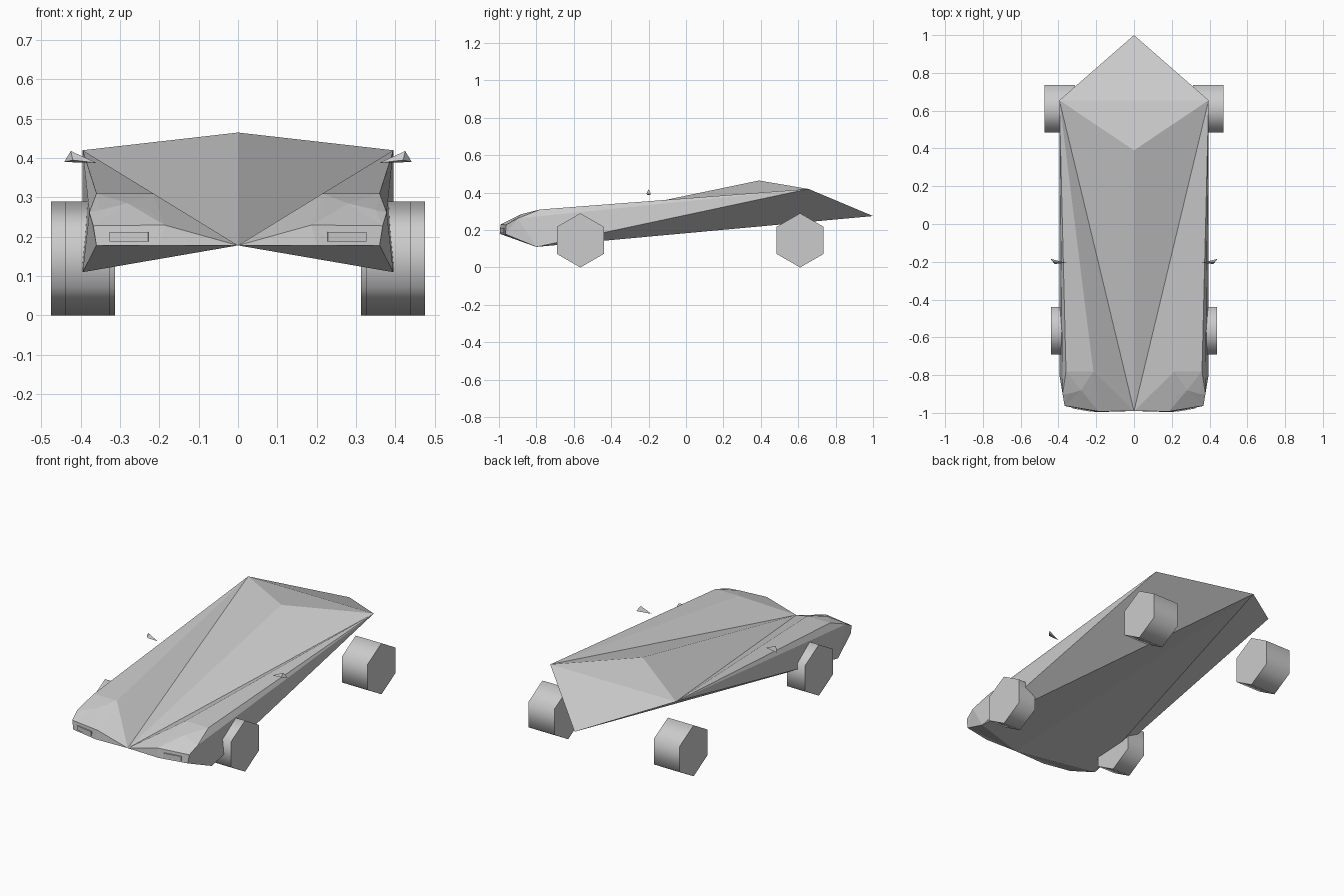
import bpy, bmesh, math
from mathutils import Matrix

cube = bpy.data.objects.get("Cube")
if cube:
    bpy.data.objects.remove(cube, do_unlink=True)

grey = bpy.data.materials.new("plain grey")
grey.use_nodes = True
colour = (0.6, 0.6, 0.6, 1)
grey.diffuse_color = colour
grey.node_tree.nodes["Principled BSDF"].inputs["Base Color"].default_value = colour


def finish(name, bm, mirror=True):
    """Turn a bmesh into a named object, mirrored to the other side."""
    mesh = bpy.data.meshes.new(name)
    bmesh.ops.recalc_face_normals(bm, faces=bm.faces)
    bm.to_mesh(mesh)
    bm.free()
    mesh.materials.append(grey)
    obj = bpy.data.objects.new(name, mesh)
    bpy.context.collection.objects.link(obj)
    if mirror:
        mod = obj.modifiers.new("mirror", 'MIRROR')
        mod.use_clip = True
    return obj


def panels(name, points, faces):
    """Build a faceted half shell from named corner points."""
    bm = bmesh.new()
    verts = {key: bm.verts.new(co) for key, co in points.items()}
    for face in faces:
        bm.faces.new([verts[key] for key in face.split()])
    return finish(name, bm)


# Wedge body: left half, corners named by place
corners = {
    "nose": (0, -0.99, 0.178), "roof": (0, 0.39, 0.465),
    "tail": (0, 1.0, 0.275), "mid": (0, 0.655, 0.42),
    "hip": (0.395, 0.655, 0.42), "chin": (0.395, -0.8, 0.11),
    "hood": (0.215, -0.78, 0.31), "fender": (0.36, -0.78, 0.31),
    "cheek": (0.378, -0.9, 0.262),
    "brow_in": (0.22, -0.91, 0.265), "brow_mid": (0.28, -0.88, 0.285),
    "brow_out": (0.35, -0.9, 0.268),
    "lamp_in": (0.187, -0.992, 0.23), "lamp_out": (0.368, -0.962, 0.228),
    "low_in": (0.2, -0.996, 0.178), "low_out": (0.36, -0.965, 0.178),
}
panels("body", corners, [
    "nose roof hip", "nose hip hood", "nose hood lamp_in", "nose lamp_in low_in",
    "roof mid hip", "mid tail hip",
    "hood hip fender", "fender hip cheek", "cheek hip chin", "hip tail chin",
    "hood brow_in lamp_in", "hood brow_mid brow_in", "hood fender brow_mid",
    "fender brow_out brow_mid", "fender cheek brow_out", "cheek lamp_out brow_out",
    "brow_in brow_mid lamp_in", "brow_mid lamp_out lamp_in", "brow_mid brow_out lamp_out",
    "lamp_in lamp_out low_out low_in", "cheek low_out lamp_out", "cheek chin low_out",
    "nose low_in low_out", "nose low_out chin", "nose chin tail",
])

# Thin headlight plates lying on the sloped front
bm = bmesh.new()
bmesh.ops.create_cube(bm, size=1, matrix=Matrix.Translation((0.277, -0.982, 0.2))
                      @ Matrix.Rotation(math.radians(10), 4, 'Z')
                      @ Matrix.Diagonal((0.1, 0.006, 0.024, 1)))
finish("headlights", bm)

# Small wing mirrors floating beside the cabin
panels("wing_mirrors", {
    "top": (0.425, -0.2, 0.418), "outer": (0.442, -0.185, 0.39),
    "inner": (0.36, -0.205, 0.388), "front": (0.42, -0.212, 0.395),
}, ["top outer inner", "top front outer", "top inner front", "inner outer front"])


# Six-sided wheels
def wheels(name, y, inner, outer):
    bm = bmesh.new()
    bmesh.ops.create_cone(bm, cap_ends=True, segments=6, radius1=0.145, radius2=0.145,
                          depth=outer - inner,
                          matrix=Matrix.Translation(((inner + outer) / 2, y, 0.145))
                          @ Matrix.Rotation(math.radians(90), 4, 'Y'))
    # Stand each wheel on a corner
    top = max(v.co.z for v in bm.verts)
    if top < 0.28:
        bmesh.ops.rotate(bm, verts=bm.verts, cent=(0, y, 0.145),
                         matrix=Matrix.Rotation(math.radians(30), 3, 'X'))
    # Round shading on the tread, flat caps
    for face in bm.faces:
        face.smooth = len(face.verts) == 4
    for edge in bm.edges:
        if any(len(f.verts) == 6 for f in edge.link_faces):
            edge.smooth = False
    finish(name, bm)


wheels("front_wheels", -0.565, 0.327, 0.44)
wheels("rear_wheels", 0.61, 0.313, 0.475)
